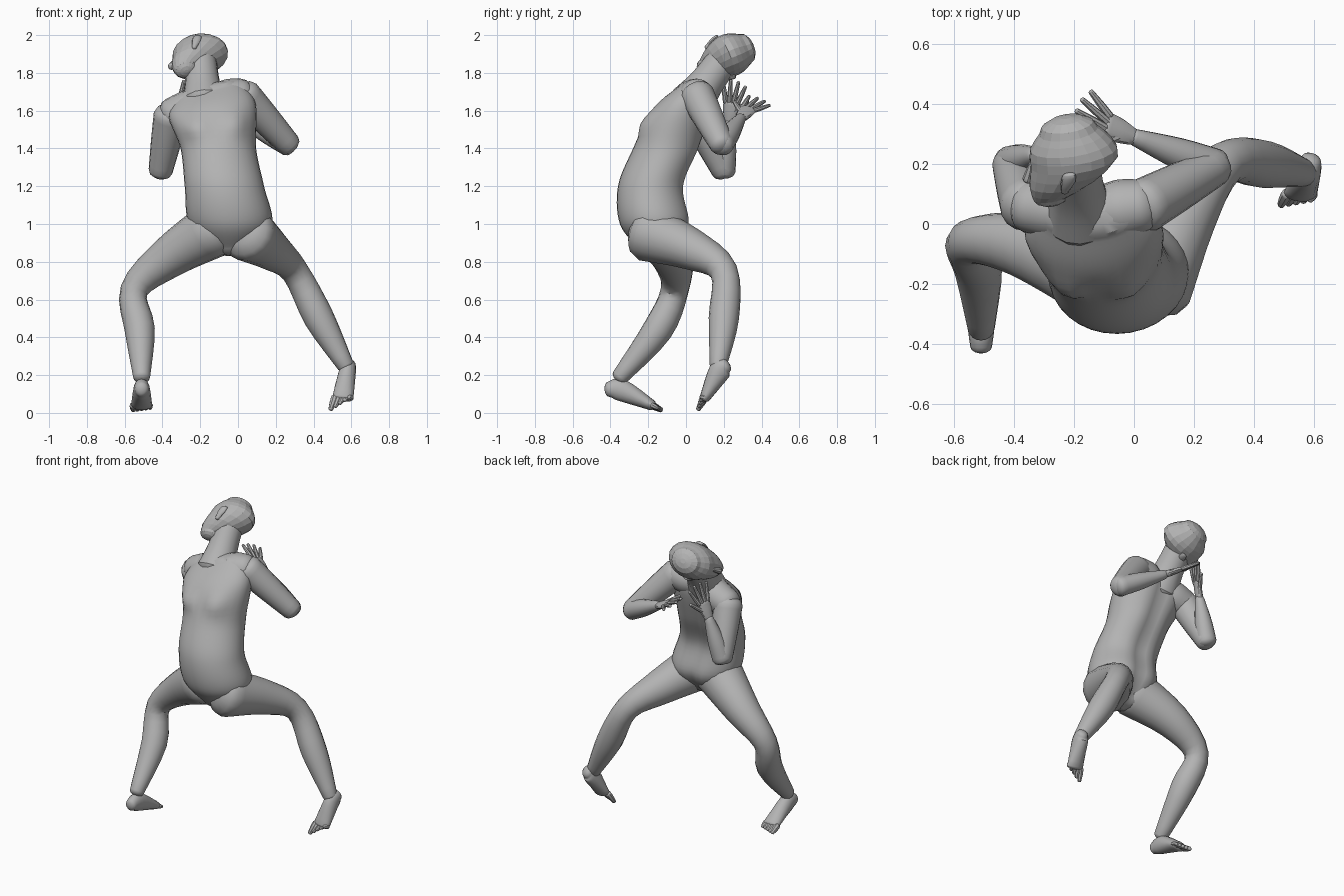
import bpy
import math
from mathutils import Vector

default_cube = bpy.data.objects.get("Cube")
if default_cube:
    bpy.data.objects.remove(default_cube)

GREY = (0.45, 0.45, 0.45, 1)
skin = bpy.data.materials.new("grey_clay")
skin.use_nodes = True
skin.diffuse_color = GREY
shader = next(node for node in skin.node_tree.nodes if node.type == 'BSDF_PRINCIPLED')
shader.inputs["Base Color"].default_value = GREY

X, Y, Z = Vector((1, 0, 0)), Vector((0, 1, 0)), Vector((0, 0, 1))


def add_object(name, verts, faces, smooth):
    mesh = bpy.data.meshes.new(name)
    mesh.from_pydata(verts, [], faces)
    mesh.materials.append(skin)
    for polygon in mesh.polygons:
        polygon.use_smooth = smooth
    if smooth:
        mesh.set_sharp_from_angle(angle=math.radians(35))
    obj = bpy.data.objects.new(name, mesh)
    bpy.context.collection.objects.link(obj)


def blend(before, start, end, after, t):
    """Smooth curve value between start and end."""
    slope = (end - before) / 2
    next_slope = (after - start) / 2
    ease = t * t * (3 - 2 * t)
    return (start + (end - start) * ease
            + slope * t * (1 - t) ** 2 - next_slope * t * t * (1 - t))


def spline(rows, steps):
    flat = [(*centre, wide, deep) for centre, wide, deep in rows]
    padded = [flat[0], *flat, flat[-1]]
    curve = []
    for group in zip(padded, padded[1:], padded[2:], padded[3:]):
        for step in range(steps):
            curve.append([blend(*values, step / steps) for values in zip(*group)])
    return curve + [flat[-1]]


def loft(name, rows, ref=X, axis=None, sides=16, steps=4, dome=0.6, shape=None, smooth=True):
    """Skin over elliptical rings (centre, radius along ref, other radius) with domed ends."""
    rows = spline(rows, steps)
    centres = [Vector(row[:3]) for row in rows]
    rings = []
    for i, (*_, wide, deep) in enumerate(rows):
        ahead, behind = centres[min(i + 1, len(rows) - 1)], centres[max(i - 1, 0)]
        rings.append((centres[i], axis or (ahead - behind).normalized(), wide, deep))

    def cap(ring, sign):
        centre, along, wide, deep = ring
        reach = along * sign * dome * min(wide, deep)
        return [(centre + reach * math.sin(turn), along, wide * math.cos(turn), deep * math.cos(turn))
                for turn in (0.5, 1, 1.4)]

    rings = cap(rings[0], -1)[::-1] + rings + cap(rings[-1], 1)
    verts, faces = [], []
    for centre, along, wide, deep in rings:
        across = (ref - along * ref.dot(along)).normalized()
        other = along.cross(across)
        for k in range(sides):
            turn = math.tau * k / sides
            point = centre + across * wide * math.cos(turn) + other * deep * math.sin(turn)
            verts.append(shape(point, centre) if shape else point)
    for base in range(0, len(verts) - sides, sides):
        for k in range(sides):
            n = (k + 1) % sides
            faces.append((base + k, base + n, base + sides + n, base + sides + k))
    faces.append(tuple(reversed(range(sides))))
    faces.append(tuple(range(len(verts) - sides, len(verts))))
    add_object(name, verts, faces, smooth)


def limb(name, start, end, start_radius, end_radius, bulge=0.0, ref=Y, sides=16):
    """Round limb segment that swells in the middle."""
    middle = (start_radius + end_radius) / 2 + bulge
    rows = [(start, start_radius), (start.lerp(end, 0.45), middle), (end, end_radius)]
    loft(name, [(centre, radius, radius) for centre, radius in rows], ref, sides=sides)


# Torso: level rings that lean sideways, with raised shoulder, spine groove and chest
def torso_shape(point, centre):
    across = point.x - centre.x
    if point.y > centre.y:
        point.y -= 0.03 * math.exp(-(across / 0.05) ** 2)
    else:
        distance = math.hypot(abs(across) - 0.11, point.z - 1.52)
        point.y -= 0.035 * math.exp(-(distance / 0.06) ** 2)
    raised = max(0, min(1, (centre.z - 1.4) / 0.3))
    point.z += 0.22 * raised * across
    return point


torso_rings = []
for y, z, wide, deep in ((-0.15, 0.87, 0.1, 0.1), (-0.16, 1, 0.22, 0.19),
                         (-0.18, 1.2, 0.21, 0.18), (-0.1, 1.4, 0.2, 0.18),
                         (-0.02, 1.6, 0.23, 0.16), (0.04, 1.71, 0.17, 0.09)):
    lean = -0.04 - 0.16 * max(0, z - 1)
    torso_rings.append((Vector((lean, y, z)), wide, deep))
loft("torso", torso_rings, axis=Z, sides=32, steps=7, dome=0.4, shape=torso_shape)

# Neck
head_centre = Vector((-0.2, 0.21, 1.885))
limb("neck", Vector((-0.18, 0.03, 1.64)), head_centre, 0.12, 0.085, -0.01, ref=X)

# Head, turned to the side and tipped over
face = Vector((-1, -0.1, -0.2)).normalized()
crown = Vector((0, 0.9, 0.4))
crown = (crown - face * crown.dot(face)).normalized()
side_way = crown.cross(face)


def on_head(forward, up, out=0.0):
    return head_centre + face * forward + crown * up + side_way * out


loft("head", [(on_head(0.1, -0.12), 0.06, 0.05), (on_head(0.05, -0.07), 0.115, 0.09),
              (on_head(0, 0), 0.15, 0.112), (on_head(0, 0.06), 0.14, 0.108),
              (on_head(0, 0.11), 0.1, 0.085)],
     face, crown, sides=18, steps=2, smooth=False)
limb("nose", on_head(0.14, 0.01), on_head(0.165, -0.05), 0.01, 0.02, ref=side_way, sides=8)
limb("lips", on_head(0.14, -0.1, -0.03), on_head(0.14, -0.1, 0.03), 0.01, 0.01, 0.01,
     ref=face, sides=8)
for side, sign in (("right", -1), ("left", 1)):
    loft(side + "_ear", [(on_head(0.03, -0.07, sign * 0.09), 0.012, 0.012),
                         (on_head(0.01, -0.03, sign * 0.11), 0.025, 0.012),
                         (on_head(0, 0, sign * 0.115), 0.022, 0.012)],
         face, crown, sides=10, steps=2)


# Arms and hands
def digit(name, root, tip, radius):
    limb(name, root, tip, radius, radius * 0.65, radius * 0.1, ref=Vector((1, 1, 1)), sides=8)


def arm(side, collar, shoulder, elbow, wrist, knuckles, spread, fan, thumb_side):
    limb(side + "_shoulder", collar, shoulder, 0.09, 0.09, 0.01)
    limb(side + "_upper_arm", shoulder, elbow, 0.092, 0.064, 0.003)
    limb(side + "_forearm", elbow, wrist, 0.062, 0.028, 0.008)
    middle = wrist.lerp(knuckles, 0.5)
    reach = (knuckles - wrist).normalized()
    spread = (spread - reach * spread.dot(reach)).normalized()
    loft(side + "_palm", [(wrist, 0.028, 0.022), (middle, 0.042, 0.02), (knuckles, 0.045, 0.015)],
         spread, sides=12)
    for i in range(4):
        place = i - 1.5
        turn = fan + place * 0.36
        root = knuckles + spread * place * 0.022
        tip = knuckles + (reach * math.cos(turn) + spread * math.sin(turn)) * 0.125
        digit(f"{side}_finger_{i + 1}", root, tip, 0.014)
    outward = spread * thumb_side
    digit(side + "_thumb", middle + outward * 0.02, middle + reach * 0.08 + outward * 0.09, 0.015)


arm("right", Vector((-0.2, 0.04, 1.63)), Vector((-0.355, 0.06, 1.575)),
    Vector((-0.41, 0.2, 1.28)), Vector((-0.33, 0.23, 1.54)), Vector((-0.3, 0.24, 1.64)),
    Vector((0.4, 1, 0)), 0.05, 1)
arm("left", Vector((-0.1, 0.04, 1.66)), Vector((0.03, 0.06, 1.68)),
    Vector((0.27, 0.19, 1.42)), Vector((0, 0.29, 1.56)), Vector((-0.09, 0.33, 1.61)),
    Vector((0.7, 0.5, -0.5)), 0.2, -1)


# Legs and feet
def leg(side, joints, ref, heel, ball, toe_reach, toe_rise):
    radii = (0.15, 0.11, 0.074, 0.08, 0.045)
    loft(side + "_leg", [(Vector(joint), r, r) for joint, r in zip(joints, radii)], ref)
    instep = heel.lerp(ball, 0.3) + Z * 0.02
    loft(side + "_foot", [(heel, 0.036, 0.04), (instep, 0.045, 0.058), (ball, 0.056, 0.028)],
         dome=0.6)
    for i in range(5):
        root = ball + X * (i - 2) * 0.022
        tip = root + toe_reach * (1 - i * 0.1) + Z * toe_rise * i
        digit(f"{side}_toe_{i + 1}", root, tip, 0.02 - i * 0.001)


leg("right", ((-0.13, -0.16, 0.97), (-0.37, -0.07, 0.82), (-0.55, -0.06, 0.65),
              (-0.52, -0.15, 0.44), (-0.51, -0.35, 0.19)), Y,
    Vector((-0.51, -0.41, 0.125)), Vector((-0.51, -0.18, 0.04)), Vector((0, 0.05, -0.025)), 0)
leg("left", ((0.05, -0.2, 0.95), (0.17, 0.03, 0.865), (0.3, 0.2, 0.75),
             (0.43, 0.2, 0.5), (0.57, 0.17, 0.25)), X,
    Vector((0.59, 0.21, 0.25)), Vector((0.555, 0.1, 0.08)), Vector((-0.02, -0.035, -0.06)), 0.01)
